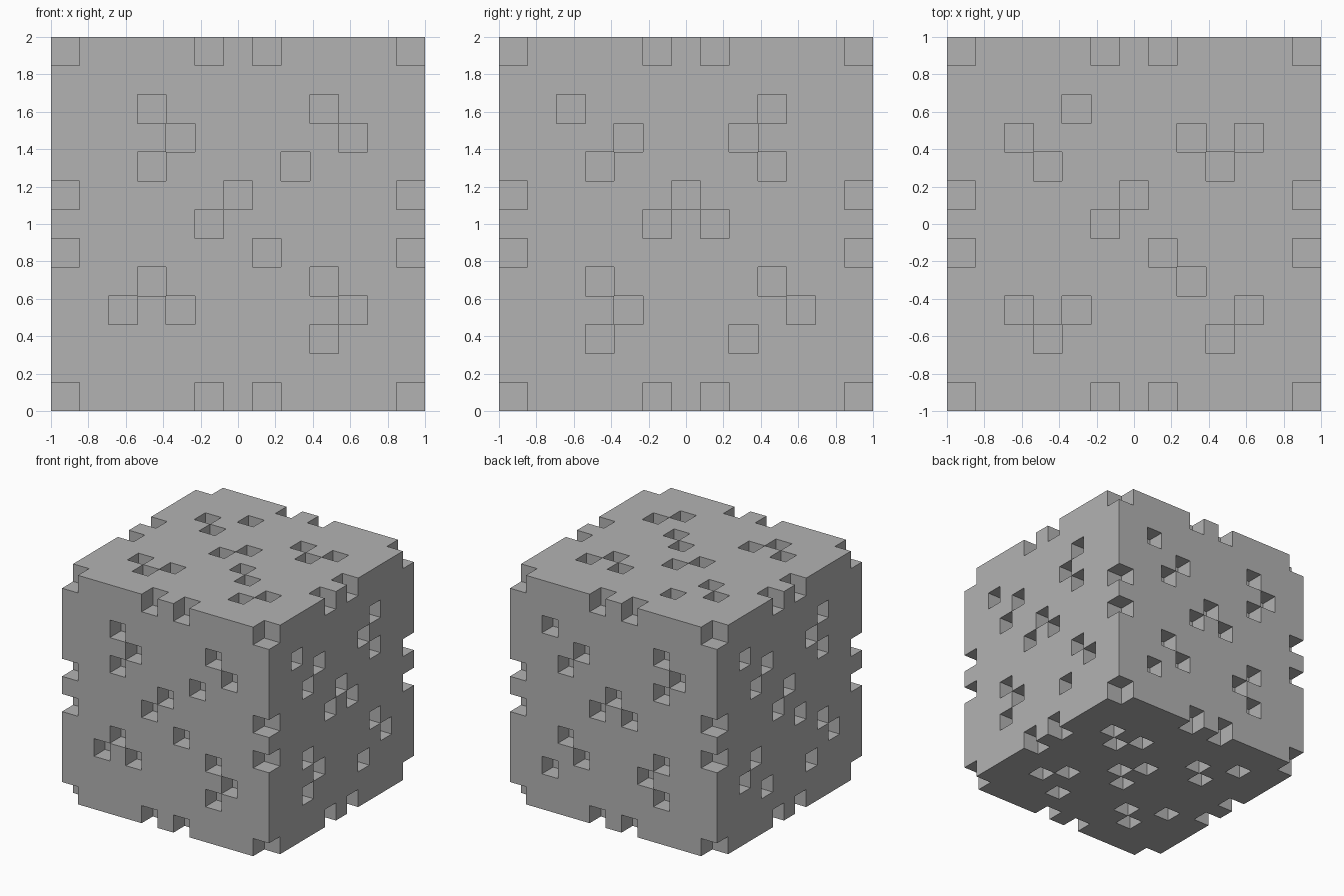
import bpy
import bmesh
from itertools import product
from mathutils import Vector

if "Cube" in bpy.data.objects:
    bpy.data.objects.remove(bpy.data.objects["Cube"], do_unlink=True)

N = 13                # cells along each side
LAST = N - 1
CELL = 2 / N

# Compass steps inside a cluster of pits
STEP = {"n": (0, 1), "s": (0, -1), "e": (1, 0), "w": (-1, 0),
        "nw": (-1, 1), "ne": (1, 1), "sw": (-1, -1), "se": (1, -1)}

# Cluster centres: upper left, upper right, middle, lower left, lower right
CENTRES = [(3, 9), (9, 9), (6, 6), (3, 3), (9, 3)]

# Each side: how column and row map to a cell, and the pits in its five clusters
SIDES = [
    (lambda c, r: (c, 0, r),                # front
     ["n e s", "n e sw", "n w se", "n w e", "n e s"]),
    (lambda c, r: (LAST, c, r),             # +x side
     ["nw e s", "n w s", "n w e", "n e s", "n e sw"]),
    (lambda c, r: (LAST - c, LAST, r),      # back
     ["nw e s", "n e s", "n w e", "n e sw", "n w s"]),
    (lambda c, r: (0, LAST - c, r),         # -x side
     ["nw e s", "n w s", "n w se", "n w se", "n e sw"]),
    (lambda c, r: (c, r, LAST),             # top
     ["ne w s", "w e s", "n w se", "w e s", "nw e s"]),
    (lambda c, r: (LAST - r, LAST - c, 0),  # bottom
     ["nw e s", "nw e s", "w e s", "n e s", "ne w s"]),
]


def removed_cells():
    """Pits on the six sides, notches on every edge and corner."""
    cells = set()
    for place, clusters in SIDES:
        for (c, r), names in zip(CENTRES, clusters):
            for name in names.split():
                dc, dr = STEP[name]
                cells.add(place(c + dc, r + dr))
    marks = (0, 5, 7, LAST)
    for cell in product(marks, repeat=3):
        if sum(v in (0, LAST) for v in cell) >= 2:
            cells.add(cell)
    return cells


def build_block(name, material):
    """Make the outer skin of the notched block from square cell faces."""
    solid = set(product(range(N), repeat=3)) - removed_cells()
    bm = bmesh.new()
    corners = {}

    def vert(p):
        if p not in corners:
            co = Vector(p) * CELL - Vector((1, 1, 0))
            corners[p] = bm.verts.new(co)
        return corners[p]

    for cell in solid:
        for axis, side in product(range(3), (0, 1)):
            beside = list(cell)
            beside[axis] += 2 * side - 1
            if tuple(beside) in solid:
                continue
            u, v = (axis + 1) % 3, (axis + 2) % 3
            quad = []
            for du, dv in ((0, 0), (1, 0), (1, 1), (0, 1)):
                p = list(cell)
                p[axis] += side
                p[u] += du
                p[v] += dv
                quad.append(vert(tuple(p)))
            bm.faces.new(quad if side else quad[::-1])

    mesh = bpy.data.meshes.new(name)
    bm.to_mesh(mesh)
    bm.free()
    mesh.materials.append(material)
    obj = bpy.data.objects.new(name, mesh)
    bpy.context.collection.objects.link(obj)
    return obj


# Plain grey
grey = bpy.data.materials.new("plain_grey")
grey.use_nodes = True
colour = (0.45, 0.45, 0.45, 1)
grey.diffuse_color = colour
grey.node_tree.nodes["Principled BSDF"].inputs["Base Color"].default_value = colour

build_block("notched_block", grey)
